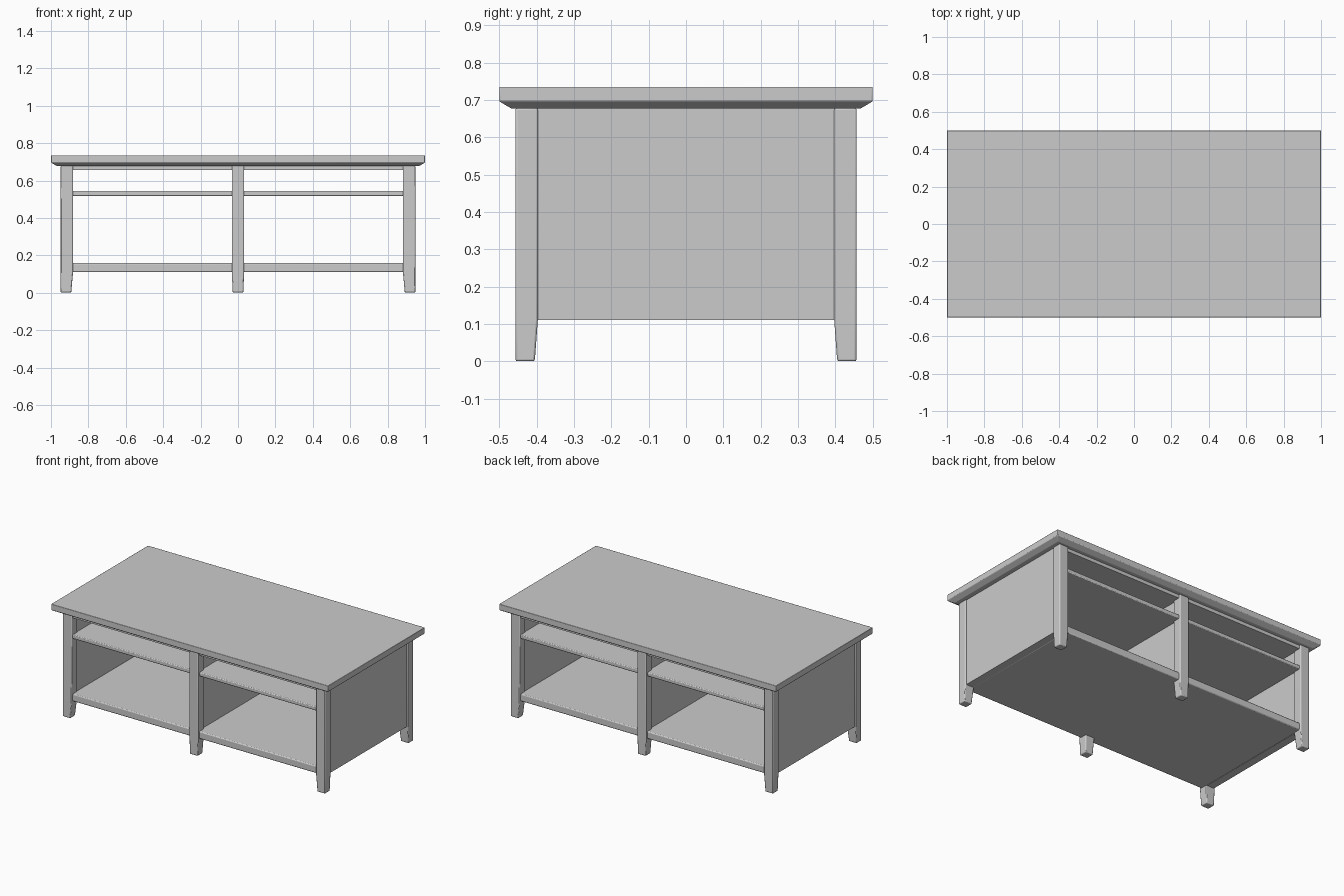
import bpy, bmesh

if "Cube" in bpy.data.objects:
    bpy.data.objects.remove(bpy.data.objects["Cube"])


def finish(bm, name, bevel=0.0, segments=2):
    bmesh.ops.recalc_face_normals(bm, faces=bm.faces[:])
    mesh = bpy.data.meshes.new(name)
    bm.to_mesh(mesh)
    bm.free()
    ob = bpy.data.objects.new(name, mesh)
    bpy.context.collection.objects.link(ob)
    if bevel:
        mod = ob.modifiers.new("rounded_edges", 'BEVEL')
        mod.width = bevel
        mod.segments = segments
        mod.limit_method = 'ANGLE'
        mod.angle_limit = 0.5
    bpy.ops.object.select_all(action='DESELECT')
    bpy.context.view_layer.objects.active = ob
    ob.select_set(True)
    bpy.ops.object.shade_smooth_by_angle()
    return ob


def loft(name, sections, bevel=0.0):
    """Stack rectangles (x0, x1, y0, y1, z) into a closed solid."""
    bm = bmesh.new()
    rings = [[bm.verts.new(p) for p in ((x0, y0, z), (x1, y0, z), (x1, y1, z), (x0, y1, z))]
             for x0, x1, y0, y1, z in sections]
    bm.faces.new(rings[0])
    bm.faces.new(rings[-1])
    for a, b in zip(rings, rings[1:]):
        for i in range(4):
            j = (i + 1) % 4
            bm.faces.new((a[i], a[j], b[j], b[i]))
    return finish(bm, name, bevel)


def box(name, x0, x1, y0, y1, z0, z1, bevel=0.0):
    return loft(name, [(x0, x1, y0, y1, z0), (x0, x1, y0, y1, z1)], bevel)


def span(s, a, b):
    return (a, b) if s > 0 else (-b, -a)


# Table top with chamfered underside
loft("table_top", [(-0.968, 0.968, -0.468, 0.468, 0.677),
                   (-1, 1, -0.5, 0.5, 0.696),
                   (-1, 1, -0.5, 0.5, 0.735)], 0.003)

# Legs, tapered on the inner faces at the feet
for sy, side in ((-1, "front"), (1, "back")):
    foot_y, leg_y = span(sy, 0.405, 0.457), span(sy, 0.397, 0.457)
    for sx, hand in ((-1, "left"), (1, "right")):
        foot_x, leg_x = span(sx, 0.892, 0.948), span(sx, 0.882, 0.948)
        loft(f"{side}_{hand}_leg", [(*foot_x, *foot_y, 0), (*leg_x, *leg_y, 0.11),
                                    (*leg_x, *leg_y, 0.678)], 0.005)
    loft(f"{side}_middle_leg", [(-0.028, 0.028, *foot_y, 0), (-0.033, 0.033, *leg_y, 0.11),
                                (-0.033, 0.033, *leg_y, 0.678)], 0.005)

# End panels and central divider
for sx, hand in ((-1, "left"), (1, "right")):
    box(f"{hand}_side_panel", *span(sx, 0.888, 0.94), -0.4, 0.4, 0.11, 0.678)
box("center_divider", -0.022, 0.022, -0.4, 0.4, 0.11, 0.678)

# Shelves and upper board
for name, z0, z1, bevel in (("bottom_shelf", 0.11, 0.158, 0.006),
                            ("upper_shelf", 0.518, 0.544, 0.005),
                            ("top_support", 0.655, 0.678, 0.0)):
    box(name, -0.89, 0.89, -0.445, 0.445, z0, z1, bevel)
